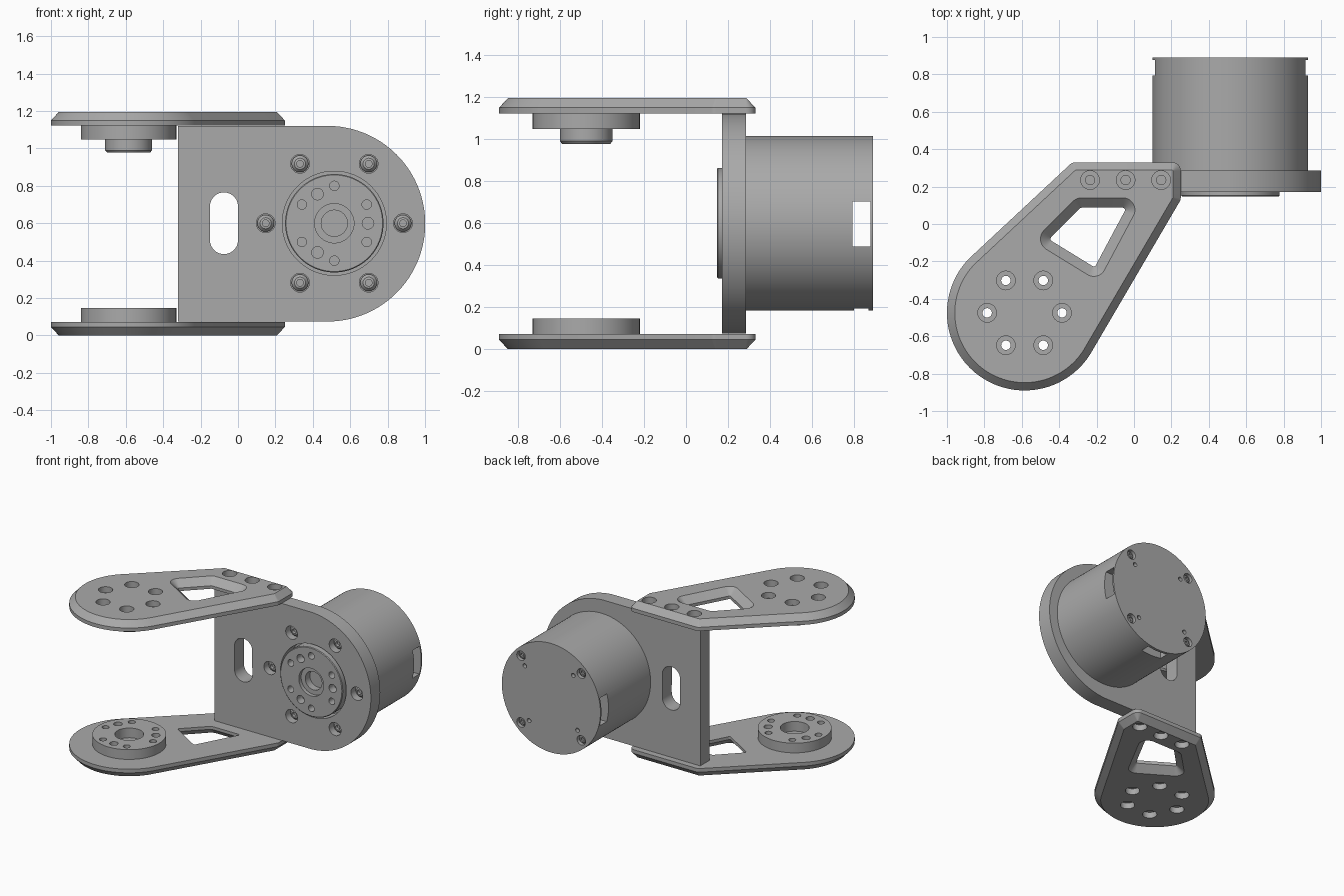
import bpy, bmesh
from math import sin, cos, pi, radians

if "Cube" in bpy.data.objects:
    bpy.data.objects.remove(bpy.data.objects["Cube"], do_unlink=True)

grey = bpy.data.materials.new("plain grey")
grey.use_nodes = True
grey.diffuse_color = (0.4, 0.4, 0.4, 1)
grey.node_tree.nodes["Principled BSDF"].inputs["Base Color"].default_value = (0.4, 0.4, 0.4, 1)

HEIGHT = 1.195
MID = HEIGHT / 2
PIVOT = (-0.585, -0.475)     # axis of the arm horns
AXIS = (0.515, 0.6)          # axis of the motor (x, z)


def flat(u, v, h):           # outline lies in plan, depth runs up
    return (u, v, h)


def flipped(u, v, h):        # the same, mirrored top to bottom
    return (u, v, HEIGHT - h)


def upright(u, v, h):        # outline faces the front, depth runs back
    return (u, h, v)


def outline(circles, grow, n):
    """Points of the tight band around a set of (u, v, radius) circles."""
    pts = []
    for i in range(n):
        c, s = cos(2 * pi * i / n), sin(2 * pi * i / n)
        u, v, r = max(circles, key=lambda k: k[0] * c + k[1] * s + k[2])
        pts.append((u + (r + grow) * c, v + (r + grow) * s))
    return pts


def loft(bm, frame, circles, sections, n=96):
    """Closed solid through (grow, depth) sections of one outline."""
    rings = [[bm.verts.new(frame(u, v, h)) for u, v in outline(circles, g, n)]
             for g, h in sections]
    faces = [bm.faces.new(rings[0]), bm.faces.new(rings[-1])]
    for a, b in zip(rings, rings[1:]):
        for i in range(n):
            j = (i + 1) % n
            faces.append(bm.faces.new((a[i], a[j], b[j], b[i])))


def turned(bm, frame, centre, sections, n=32):
    """Round solid given by (radius, depth) sections."""
    loft(bm, frame, [(*centre, 0)], sections, n)


def box(bm, lo, hi):
    verts = bmesh.ops.create_cube(bm, size=1)["verts"]
    for v in verts:
        v.co = [(a + b) / 2 + c * (b - a) for a, b, c in zip(lo, hi, v.co)]


def ring(centre, radius, count, start=0):
    return [(centre[0] + radius * cos(radians(start) + 2 * pi * i / count),
             centre[1] + radius * sin(radians(start) + 2 * pi * i / count))
            for i in range(count)]


def to_object(name, bm):
    bmesh.ops.remove_doubles(bm, verts=bm.verts, dist=1e-5)
    bmesh.ops.recalc_face_normals(bm, faces=bm.faces)
    mesh = bpy.data.meshes.new(name)
    bm.to_mesh(mesh)
    bm.free()
    mesh.materials.append(grey)
    obj = bpy.data.objects.new(name, mesh)
    bpy.context.collection.objects.link(obj)
    return obj


def finish(name, body, cuts=None):
    """Cut the body, shade it and name it."""
    obj = to_object(name, body)
    bpy.ops.object.select_all(action="DESELECT")
    bpy.context.view_layer.objects.active = obj
    obj.select_set(True)
    if cuts:
        cutter = to_object(name + "_cutter", cuts)
        cutter.hide_render = True
        mod = obj.modifiers.new("cut", "BOOLEAN")
        mod.operation = "DIFFERENCE"
        mod.solver = "EXACT"
        mod.object = cutter
        bpy.ops.object.modifier_apply(modifier=mod.name)
        bpy.data.objects.remove(cutter, do_unlink=True)
    bpy.ops.object.shade_smooth_by_angle(angle=radians(30))
    return obj


# Arms: bevelled teardrop plates with a window and counterbored holes
ARM = [(*PIVOT, 0.415), (-0.312, 0.285, 0.045), (0.205, 0.285, 0.045), (0.205, 0.142, 0.045)]
WINDOW = [(-0.28, 0.075, 0.012), (-0.06, 0.075, 0.012),
          (-0.215, -0.215, 0.012), (-0.435, -0.08, 0.012)]


def arm(name, frame):
    body, cuts = bmesh.new(), bmesh.new()
    loft(body, frame, ARM, [(0, 1.122), (0, 1.15), (-0.042, HEIGHT)], 144)
    loft(cuts, frame, WINDOW, [(0, 1.1), (0, 1.145), (0.053, HEIGHT), (0.065, 1.205)], 64)
    for c in ring(PIVOT, 0.2, 6) + [(x, 0.235) for x in (-0.235, -0.045, 0.145)]:
        turned(cuts, frame, c, [(0.025, 1.1), (0.025, 1.15), (0.05, 1.15), (0.05, 1.22)], 24)
    finish(name, body, cuts)


arm("upper_arm", flat)
arm("lower_arm", flipped)


# Horns: round discs on the inner faces of the arms
def horn(name, frame, hub):
    body, cuts = bmesh.new(), bmesh.new()
    sections = [(0.255, 1.122), (0.255, 1.048)]
    if hub:
        sections += [(0.125, 1.048), (0.125, 0.99), (0.115, 0.978)]
    else:
        turned(cuts, frame, PIVOT, [(0.1, 1.0), (0.1, 1.2)], 48)
    turned(body, frame, PIVOT, sections, 96)
    for c in ring(PIVOT, 0.2, 6):
        turned(cuts, frame, c, [(0.025, 1.0), (0.025, 1.2)], 24)
    for c in ring(PIVOT, 0.185, 3, 30):
        turned(cuts, frame, c, [(0.03, 1.0), (0.03, 1.2)], 24)
    finish(name, body, cuts)


horn("upper_horn", flat, True)
horn("lower_horn", flipped, False)

# Mounting plate between the arms, rounded around the motor
body, cuts = bmesh.new(), bmesh.new()
loft(body, upright, [(0.478, MID, 0.523), (-0.32, 0.074, 0), (-0.32, 1.121, 0)],
     [(0, 0.172), (0, 0.285)], 144)
loft(cuts, upright, [(-0.075, 0.51, 0.075), (-0.075, 0.69, 0.075)], [(0, 0.1), (0, 0.4)], 48)
turned(cuts, upright, AXIS, [(0.278, 0.1), (0.278, 0.27)], 96)
for c in ring(AXIS, 0.367, 6):
    turned(cuts, upright, c, [(0.05, 0.1), (0.05, 0.235)], 24)
finish("mounting_plate", body, cuts)

# Plate screws with a socket in each head
body = bmesh.new()
for c in ring(AXIS, 0.367, 6):
    turned(body, upright, c, [(0.045, 0.24), (0.045, 0.222), (0.03, 0.205),
                              (0.018, 0.203), (0.018, 0.225)], 24)
finish("plate_screws", body)

# Output disc on the front of the motor
body, cuts = bmesh.new(), bmesh.new()
turned(body, upright, AXIS, [(0.258, 0.147), (0.263, 0.152), (0.263, 0.275)], 96)
turned(cuts, upright, AXIS, [(0.105, 0.1), (0.105, 0.175), (0.07, 0.175), (0.07, 0.23)], 48)
for c in ring(AXIS, 0.2, 6, 30):
    turned(cuts, upright, c, [(0.025, 0.1), (0.025, 0.21)], 24)
for c in ring(AXIS, 0.18, 3):
    turned(cuts, upright, c, [(0.031, 0.1), (0.031, 0.21)], 24)
finish("output_disc", body, cuts)

# Motor case with connector windows and recesses for the rear screws
body, cuts = bmesh.new(), bmesh.new()
turned(body, upright, AXIS, [(0.416, 0.28), (0.416, 0.89)], 128)
box(cuts, (0, 0.793, 0.49), (1.1, 0.878, 0.703))
box(cuts, (0.43, 0.8, 0.1), (0.6, 0.87, 0.26))
for c in ring(AXIS, 0.36, 4, 45):
    turned(cuts, upright, c, [(0.036, 0.95), (0.036, 0.86)], 24)
for c in ring(AXIS, 0.29, 4, 40):
    turned(cuts, upright, c, [(0.016, 0.95), (0.016, 0.86)], 16)
finish("motor_case", body, cuts)

# Rear screws sunk in the case
body = bmesh.new()
for c in ring(AXIS, 0.36, 4, 45):
    turned(body, upright, c, [(0.03, 0.85), (0.03, 0.87), (0.022, 0.878),
                              (0.013, 0.878), (0.013, 0.865)], 24)
finish("rear_screws", body)
